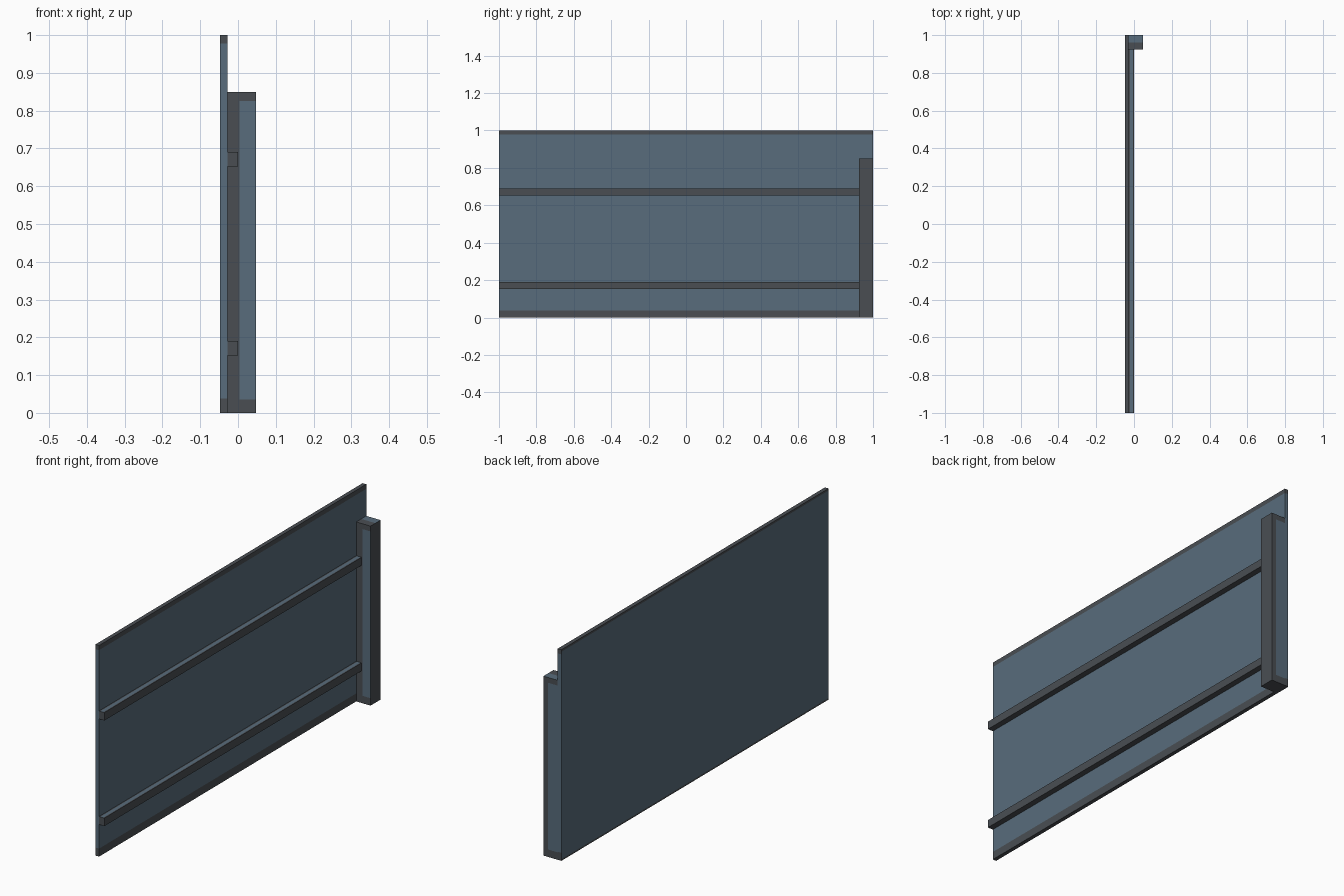
import bpy, bmesh
from mathutils import Vector

if "Cube" in bpy.data.objects:
    bpy.data.objects.remove(bpy.data.objects["Cube"])


def material(name, rgb):
    m = bpy.data.materials.new(name)
    m.diffuse_color = (*rgb, 1)
    m.use_nodes = True
    m.node_tree.nodes["Principled BSDF"].inputs["Base Color"].default_value = m.diffuse_color
    return m


MATS = [material("blue_grey_paint", (0.098, 0.150, 0.200)),
        material("worn_dark_grey", (0.068, 0.076, 0.086))]


# Box between two corners, cut at the given planes, dark faces chosen by rule
def box(name, lo, hi, cuts, is_dark):
    lo, hi = Vector(lo), Vector(hi)
    bm = bmesh.new()
    bmesh.ops.create_cube(bm, size=1)
    for v in bm.verts:
        v.co = (lo + hi) / 2 + Vector(a * b for a, b in zip(v.co, hi - lo))
    for axis, value in cuts:
        co, no = Vector(), Vector()
        co[axis], no[axis] = value, 1
        bmesh.ops.bisect_plane(bm, geom=bm.verts[:] + bm.edges[:] + bm.faces[:],
                               plane_co=co, plane_no=no)
    bm.normal_update()
    for f in bm.faces:
        f.material_index = int(is_dark(f.calc_center_median(), f.normal))
    me = bpy.data.meshes.new(name)
    bm.to_mesh(me)
    bm.free()
    for m in MATS:
        me.materials.append(m)
    ob = bpy.data.objects.new(name, me)
    bpy.context.collection.objects.link(ob)
    return ob


# Panel: worn along the top and bottom edges
def panel_dark(c, n):
    if abs(n.z) > 0.5:
        return True
    if n.x < -0.5:
        return c.z < 0.008 or c.z > 0.99
    return c.z < 0.038 or c.z > 0.978


box("fence_panel", (-0.047, -1, 0), (-0.028, 1, 1),
    [(2, z) for z in (0.008, 0.038, 0.978, 0.99)], panel_dark)

# Rails: painted on top, worn on the other sides
for label, z in (("lower", 0.152), ("upper", 0.652)):
    box(label + "_rail", (-0.028, -1, z), (0, 0.925, z + 0.038),
        [(0, -0.006), (0, -0.022)],
        lambda c, n: n.z < 0.5 or c.x > -0.006 or c.x < -0.022)


# Post: painted strips on the two side faces and half of the top
def post_dark(c, n):
    if n.z > 0.5:
        return c.y < 0.962
    if abs(n.y) < 0.5:
        return True
    if n.y < 0:
        return c.x < 0.004 or not 0.035 < c.z < 0.825
    return c.x > 0.022 or not 0.035 < c.z < 0.825


box("end_post", (-0.028, 0.925, 0), (0.047, 1, 0.85),
    [(0, 0.004), (0, 0.022), (1, 0.962), (2, 0.035), (2, 0.825)], post_dark)
